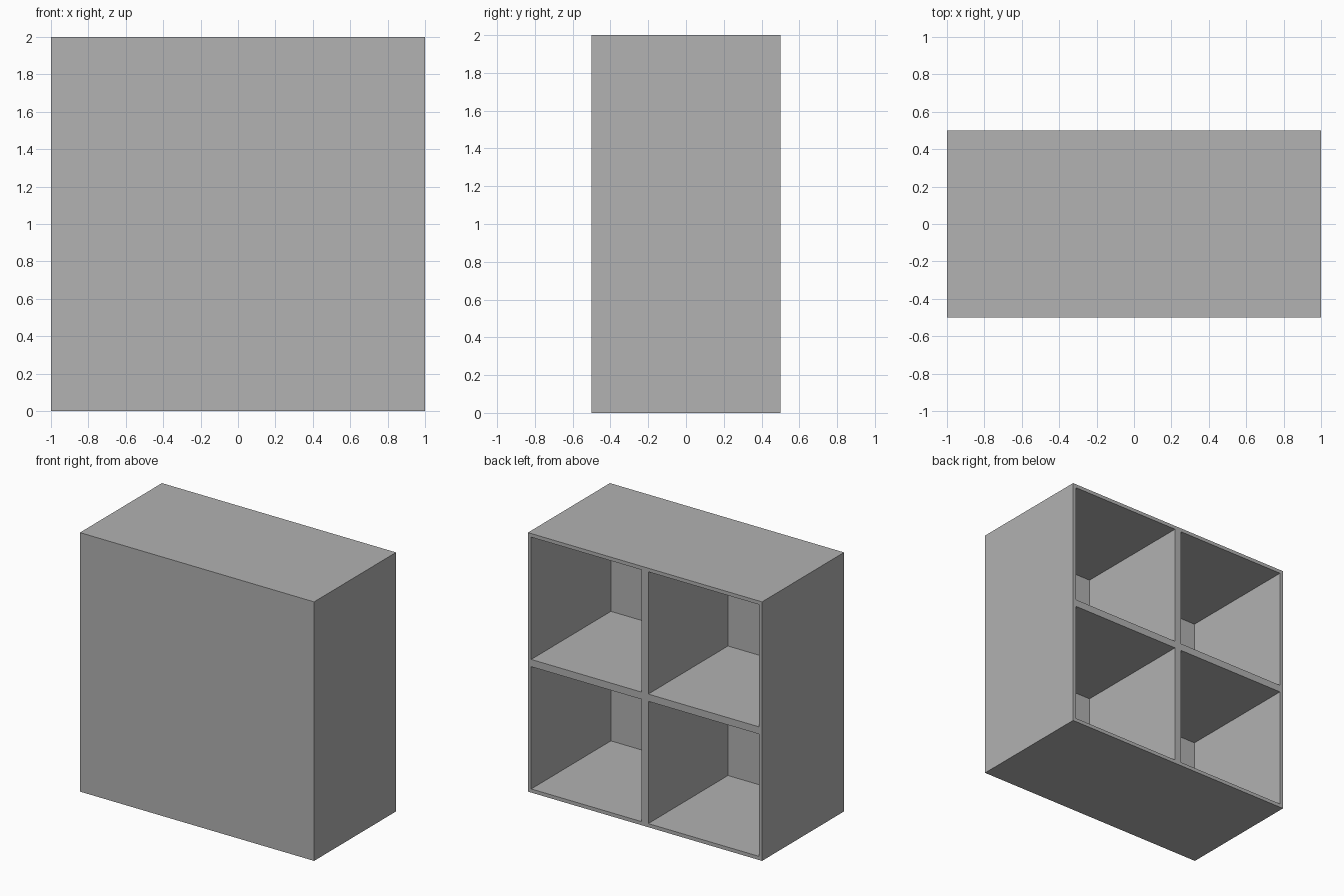
import bpy
import bmesh
from mathutils import Matrix, Vector

WIDTH, DEPTH, HEIGHT = 2.0, 1.0, 2.0
WALL = 0.028  # outer walls; dividers are twice as thick

default = bpy.data.objects.get("Cube")
if default:
    bpy.data.objects.remove(default, do_unlink=True)

# One plain grey for the whole cabinet
grey = bpy.data.materials.new("light_grey")
grey.use_nodes = True
colour = (0.445, 0.445, 0.445, 1.0)
grey.diffuse_color = colour
grey.node_tree.nodes["Principled BSDF"].inputs["Base Color"].default_value = colour

# Solid block standing on the ground
bm = bmesh.new()
bmesh.ops.create_cube(bm, size=1.0, matrix=Matrix.Translation((0, 0, HEIGHT / 2))
                      @ Matrix.Diagonal((WIDTH, DEPTH, HEIGHT, 1)))

# Split into two columns and two rows
for normal in (Vector((1, 0, 0)), Vector((0, 0, 1))):
    bmesh.ops.bisect_plane(bm, geom=bm.verts[:] + bm.edges[:] + bm.faces[:],
                           plane_co=(0, 0, HEIGHT / 2), plane_no=normal)

# Four open compartments sunk in from the back
bm.normal_update()
openings = [f for f in bm.faces if f.normal.y > 0.9]
bmesh.ops.inset_individual(bm, faces=openings, thickness=WALL, use_even_offset=True)
floors = bmesh.ops.extrude_discrete_faces(bm, faces=openings)["faces"]
bmesh.ops.translate(bm, verts=list({v for f in floors for v in f.verts}),
                    vec=(0, WALL - DEPTH, 0))
bmesh.ops.recalc_face_normals(bm, faces=bm.faces[:])

mesh = bpy.data.meshes.new("shelf_cabinet")
bm.to_mesh(mesh)
bm.free()
mesh.materials.append(grey)
cabinet = bpy.data.objects.new("shelf_cabinet", mesh)
bpy.context.collection.objects.link(cabinet)
